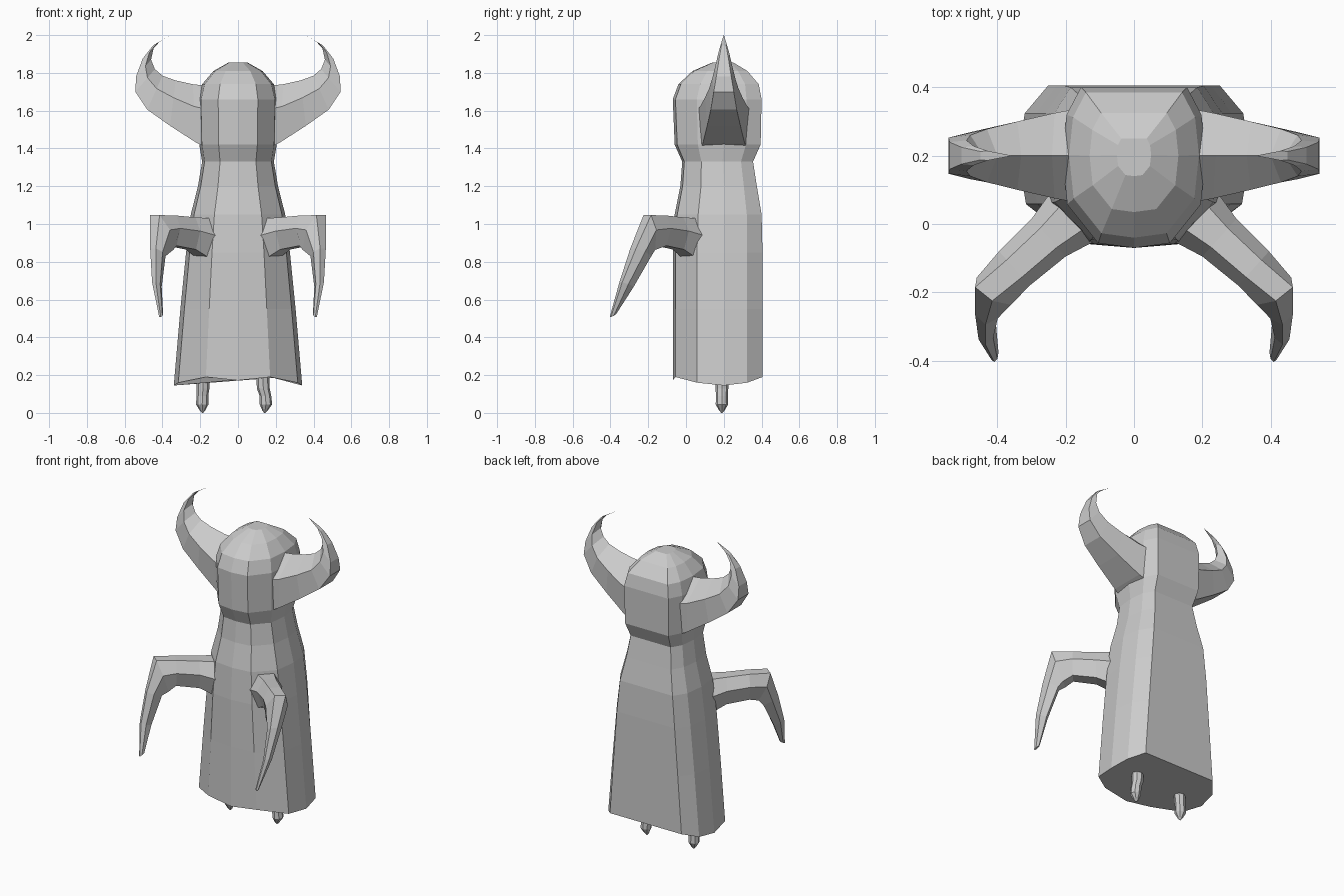
import bpy, bmesh, math
from mathutils import Vector

grey = bpy.data.materials.new("plain_grey")
grey.diffuse_color = (0.6, 0.6, 0.6, 1)


def loft(name, rings, mirror=False):
    """Skin a list of equal-length vertex rings and cap both ends."""
    bm = bmesh.new()
    loops = [[bm.verts.new(p) for p in ring] for ring in rings]
    n = len(loops[0])
    for a, b in zip(loops, loops[1:]):
        for i in range(n):
            j = (i + 1) % n
            bm.faces.new((a[i], a[j], b[j], b[i]))
    bm.faces.new(loops[0][::-1])
    bm.faces.new(loops[-1])
    bmesh.ops.recalc_face_normals(bm, faces=bm.faces)
    mesh = bpy.data.meshes.new(name)
    bm.to_mesh(mesh)
    bm.free()
    mesh.materials.append(grey)
    obj = bpy.data.objects.new(name, mesh)
    bpy.context.collection.objects.link(obj)
    if mirror:
        mod = obj.modifiers.new("mirror", 'MIRROR')
        mod.use_mirror_merge = False
    return obj


# Robe, neck and domed head: flat-backed outline, x in half widths, y from front 0 to back 1
outline = [(0.74, 1), (0.94, 0.83), (1, 0.57), (0.93, 0.27), (0.5, 0.03), (0, 0)]
outline += [(-x, y) for x, y in outline[-2::-1]]
hem = [0.19, 0.16, 0.145, 0.16, 0.19, 0.172]
hem += hem[-2::-1]
levels = [  # z, half width, front y, back y
    (0.16, 0.34, -0.07, 0.405), (0.55, 0.305, -0.07, 0.405),
    (0.85, 0.275, -0.07, 0.405), (1.05, 0.25, -0.06, 0.40),
    (1.2, 0.212, -0.03, 0.375), (1.33, 0.19, -0.02, 0.355),
    (1.42, 0.205, -0.06, 0.395), (1.66, 0.21, -0.07, 0.40),
    (1.74, 0.19, -0.04, 0.385), (1.81, 0.13, 0.035, 0.325),
    (1.855, 0.05, 0.14, 0.25)]
rings = [[(x * w, f + y * (b - f), z) for x, y in outline] for z, w, f, b in levels]
rings[0] = [(x, y, z) for (x, y, _), z in zip(rings[0], hem)]
loft("robe_and_head", rings)

# Curved horns: inner edge (x, z), outer edge (x, z), half thickness
horn = [((0.15, 1.73), (0.16, 1.40), 0.14), ((0.24, 1.74), (0.22, 1.43), 0.125),
        ((0.33, 1.76), (0.36, 1.52), 0.10), ((0.40, 1.785), (0.48, 1.605), 0.078),
        ((0.44, 1.82), (0.543, 1.70), 0.06), ((0.46, 1.87), (0.54, 1.78), 0.045),
        ((0.447, 1.93), (0.505, 1.875), 0.028), ((0.415, 1.965), (0.45, 1.945), 0.014),
        ((0.36, 2.0), (0.362, 1.998), 0.001)]
section = [(0, 0), (0.38, 1), (1, 0.88), (1, -0.88), (0.38, -1)]
loft("horns", [[(i[0] + t * (o[0] - i[0]), 0.2 + s * h, i[1] + t * (o[1] - i[1]))
                for t, s in section] for i, o, h in horn], mirror=True)

# Arms bending at the elbow into long claws: centre, side half vector, top half vector
arm = [((0.17, 0.03, 0.92), (0.065, 0.075, 0), (0, 0, 0.11)),
       ((0.25, -0.04, 0.95), (0.05, 0.055, 0), (0, 0, 0.085)),
       ((0.35, -0.13, 0.965), (0.045, 0.05, 0), (0, 0, 0.08)),
       ((0.405, -0.195, 0.955), (0.05, 0.04, 0), (0.035, -0.01, 0.092)),
       ((0.425, -0.24, 0.85), (0.03, 0.03, 0), (0.025, -0.04, 0.02)),
       ((0.43, -0.315, 0.68), (0.02, 0.015, 0), (0.015, -0.03, 0.012)),
       ((0.407, -0.387, 0.515), (0.008, 0.006, 0), (0.006, -0.014, -0.008))]
hexagon = [(1, 0.15), (0.5, 1), (-0.5, 1), (-1, 0.15), (-0.55, -1), (0.55, -1)]
loft("arms", [[Vector(c) + Vector(a) * u + Vector(b) * v for u, v in hexagon]
              for c, a, b in arm], mirror=True)

# Small pointed feet: z, sideways bend, radius
foot = [(0.19, -0.008, 0.035), (0.13, -0.006, 0.034), (0.09, 0.005, 0.031),
        (0.045, 0.008, 0.033), (0.012, 0.003, 0.014), (0, 0.002, 0.003)]
for name, x0 in (("left_foot", -0.187), ("right_foot", 0.14)):
    bend = 1 if x0 > 0 else -0.3
    loft(name, [[(x0 + d * bend + r * math.cos(k * math.pi / 4),
                  0.19 + r * math.sin(k * math.pi / 4), z) for k in range(8)]
                for z, d, r in foot])
